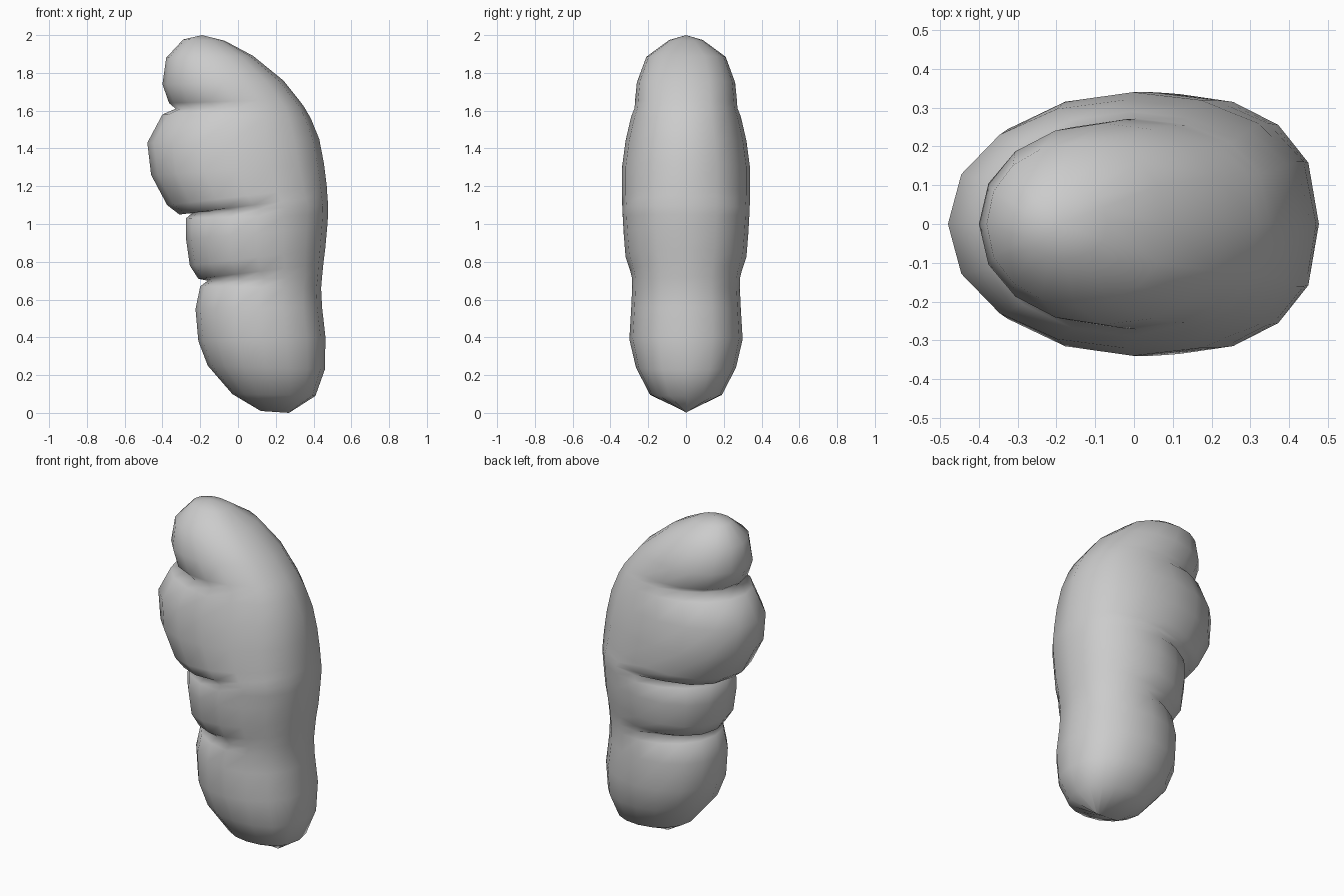
import bpy, bmesh, math

SIDES = 16
# Each ring: left x, left z, right x, right z, half width, pinch of the left side
RINGS = [
    (0.12, 0.01, 0.27, 0.00, 0.0, 0),
    (-0.03, 0.10, 0.41, 0.09, 0.19, 0),
    (-0.16, 0.25, 0.46, 0.23, 0.265, 0),
    (-0.21, 0.38, 0.463, 0.40, 0.30, 0),
    (-0.225, 0.55, 0.445, 0.56, 0.29, 0),
    (-0.20, 0.67, 0.44, 0.66, 0.285, 0.05),
    (-0.16, 0.70, 0.445, 0.72, 0.285, 0.25),   # lowest crease
    (-0.21, 0.71, 0.452, 0.79, 0.295, 0.03),
    (-0.255, 0.78, 0.462, 0.87, 0.32, 0),
    (-0.275, 0.92, 0.472, 0.98, 0.33, 0),
    (-0.275, 1.03, 0.477, 1.05, 0.335, 0.05),
    (-0.24, 1.06, 0.477, 1.10, 0.335, 0.22),   # middle crease
    (-0.31, 1.05, 0.473, 1.15, 0.338, 0.03),
    (-0.375, 1.10, 0.47, 1.20, 0.34, 0),
    (-0.46, 1.26, 0.455, 1.32, 0.34, 0),
    (-0.48, 1.43, 0.43, 1.45, 0.32, 0),
    (-0.40, 1.58, 0.385, 1.56, 0.29, 0),
    (-0.33, 1.61, 0.35, 1.62, 0.272, 0.15),    # top crease
    (-0.365, 1.64, 0.32, 1.66, 0.27, 0),
    (-0.40, 1.74, 0.24, 1.76, 0.26, 0),
    (-0.38, 1.88, 0.08, 1.89, 0.21, 0),
    (-0.29, 1.977, -0.07, 1.97, 0.09, 0),
]


def ring_points(xl, zl, xr, zr, w, pinch):
    pts = []
    for i in range(SIDES):
        a = 2 * math.pi * i / SIDES
        c, s = math.cos(a), math.sin(a)
        power = 0.78 if c > 0 else 0.95
        y = math.copysign(abs(s) ** power, s) * w
        y *= 1 - pinch * max(0.0, -c)
        t = (c + 1) / 2
        pts.append((xl + (xr - xl) * t, y, zl + (zr - zl) * t))
    return pts


# Lobed body lofted through the rings
bm = bmesh.new()
loops = [[bm.verts.new(p) for p in ring_points(*r)] for r in RINGS]
for lo, hi in zip(loops, loops[1:]):
    for i in range(SIDES):
        j = (i + 1) % SIDES
        bm.faces.new((lo[i], lo[j], hi[j], hi[i]))

# Rounded crown
tip = bm.verts.new((-0.19, 0, 2.0))
for i in range(SIDES):
    bm.faces.new((loops[-1][i], loops[-1][(i + 1) % SIDES], tip))

# The flat first ring closes into the bottom ridge
bmesh.ops.remove_doubles(bm, verts=bm.verts[:], dist=0.0005)
bmesh.ops.recalc_face_normals(bm, faces=bm.faces[:])
for f in bm.faces:
    f.smooth = True
mesh = bpy.data.meshes.new("lobed_body")
bm.to_mesh(mesh)
bm.free()
body = bpy.data.objects.new("lobed_body", mesh)
bpy.context.collection.objects.link(body)
